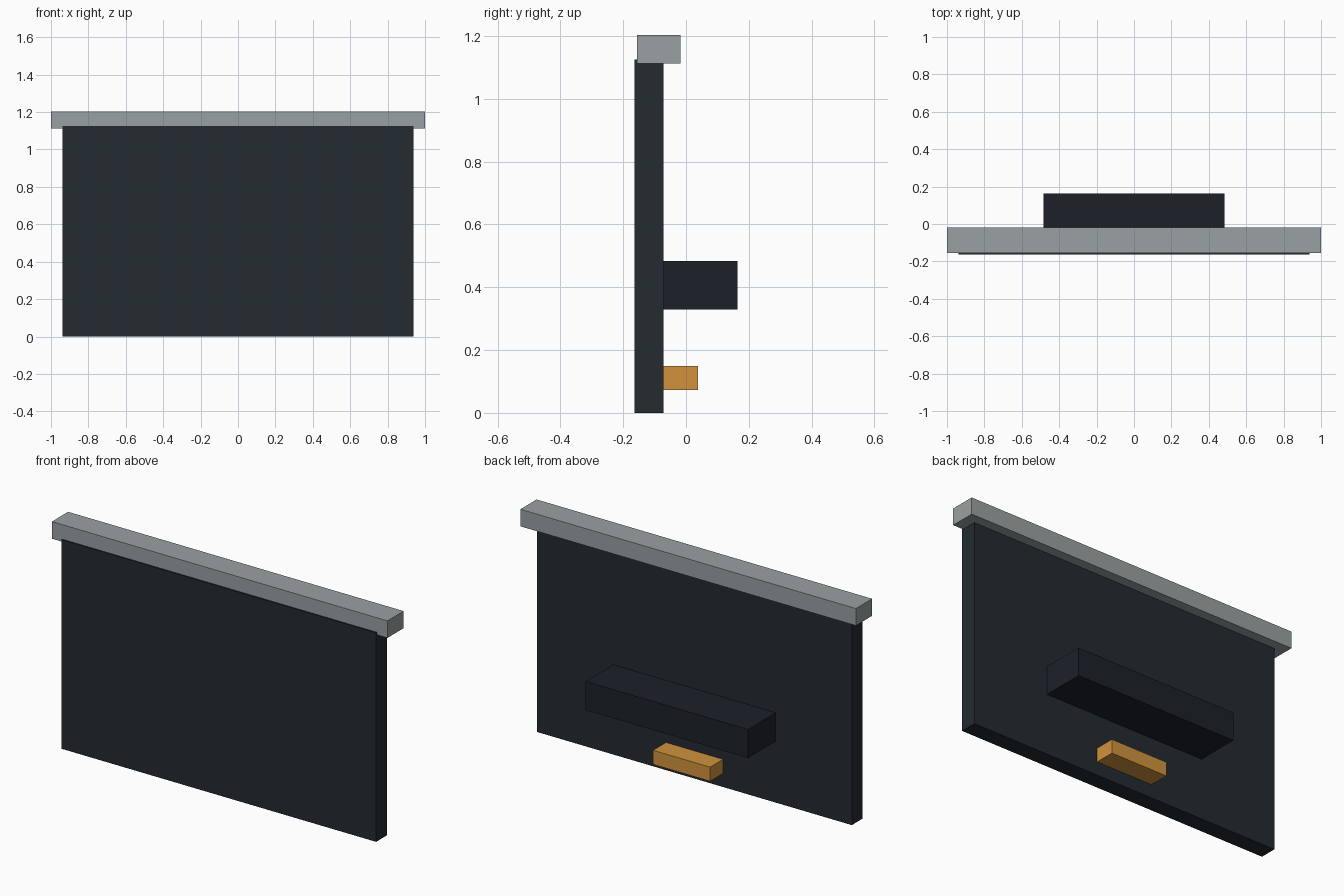
import bpy

if "Cube" in bpy.data.objects:
    bpy.data.objects.remove(bpy.data.objects["Cube"])


def material(name, rgb):
    m = bpy.data.materials.new(name)
    m.diffuse_color = (*rgb, 1)
    m.use_nodes = True
    m.node_tree.nodes["Principled BSDF"].inputs["Base Color"].default_value = m.diffuse_color
    return m


def box(name, x_half, y, z, mat):
    """Box centred on x = 0, with (min, max) ranges in y and z."""
    bpy.ops.mesh.primitive_cube_add(
        size=1, location=(0, (y[0] + y[1]) / 2, (z[0] + z[1]) / 2))
    ob = bpy.context.object
    ob.name = name
    ob.scale = (2 * x_half, y[1] - y[0], z[1] - z[0])
    bpy.ops.object.transform_apply(location=False, rotation=False, scale=True)
    ob.data.materials.append(mat)
    return ob


slate = material("slate", (0.017, 0.024, 0.030))
dark = material("dark", (0.0116, 0.0144, 0.021))
steel = material("steel", (0.32, 0.35, 0.36))
amber = material("amber", (0.63, 0.29, 0.046))

# Upright panel
box("panel", 0.938, (-0.164, -0.072), (0, 1.126), slate)
# Rail capping the top edge
box("top_rail", 1.0, (-0.156, -0.018), (1.112, 1.204), steel)
# Wide block on the back
box("rear_block", 0.484, (-0.074, 0.164), (0.33, 0.484), dark)
# Small coloured block below it
box("lower_block", 0.17, (-0.074, 0.038), (0.073, 0.149), amber)
